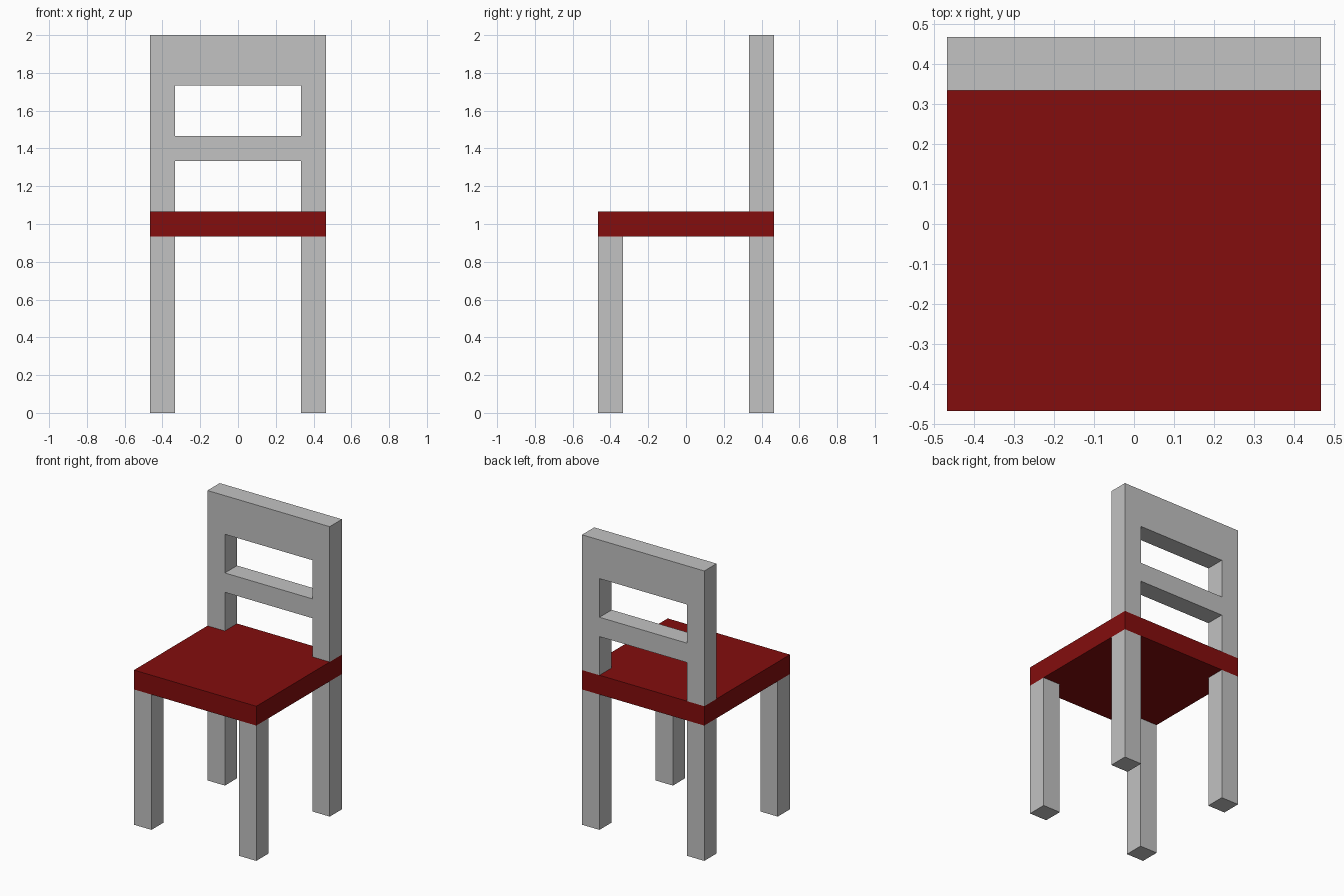
import bpy

cube = bpy.data.objects.get("Cube")
if cube:
    bpy.data.objects.remove(cube, do_unlink=True)

U = 2 / 15          # thickness of every bar and of the seat
H = 3.5 * U         # half the width of the chair


def material(name, colour):
    mat = bpy.data.materials.new(name)
    mat.use_nodes = True
    mat.diffuse_color = colour
    mat.node_tree.nodes["Principled BSDF"].inputs["Base Color"].default_value = colour
    return mat


def box(name, low, high, mat):
    """Flat-sided box between two opposite corners."""
    bpy.ops.mesh.primitive_cube_add(size=1)
    obj = bpy.context.object
    obj.name = obj.data.name = name
    for v in obj.data.vertices:
        v.co = [l if c < 0 else h for c, l, h in zip(v.co, low, high)]
    obj.data.materials.append(mat)
    return obj


grey = material("light grey", (0.54, 0.54, 0.54, 1))
red = material("dark red", (0.23, 0.004, 0.004, 1))

# Seat slab
box("seat", (-H, -H, 7 * U), (H, H, 8 * U), red)

# Legs and back posts, one set per side
for side, x in (("right", -H), ("left", H - U)):
    box(f"front_leg_{side}", (x, -H, 0), (x + U, -H + U, 7 * U), grey)
    box(f"back_leg_{side}", (x, H - U, 0), (x + U, H, 7 * U), grey)
    box(f"back_post_{side}", (x, H - U, 8 * U), (x + U, H, 15 * U), grey)

# Backrest rails between the posts
box("middle_rail", (-H + U, H - U, 10 * U), (H - U, H, 11 * U), grey)
box("top_rail", (-H + U, H - U, 13 * U), (H - U, H, 15 * U), grey)
